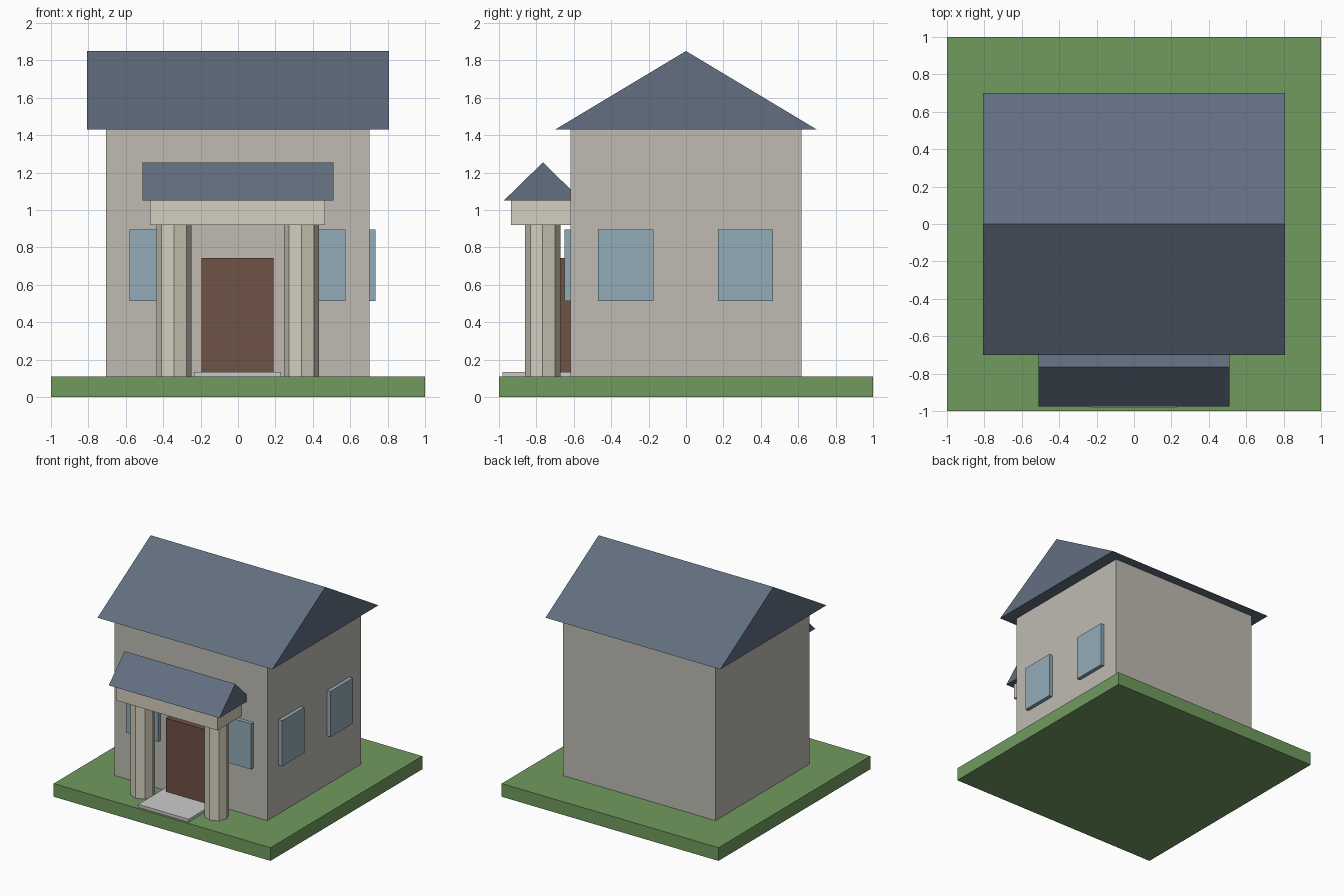
import bpy, bmesh, math

if "Cube" in bpy.data.objects:
    bpy.data.objects.remove(bpy.data.objects["Cube"])


def material(name, rgb):
    # sRGB 0-255 to linear
    m = bpy.data.materials.new(name)
    m.diffuse_color = [(c / 255) ** 2.2 for c in rgb] + [1]
    m.use_nodes = True
    m.node_tree.nodes["Principled BSDF"].inputs["Base Color"].default_value = m.diffuse_color
    return m


GRASS = material("grass", (112, 153, 95))
WALL = material("wall", (190, 186, 177))
ROOF = material("roof", (98, 110, 127))
CREAM = material("cream", (211, 206, 189))
GLASS = material("glass", (145, 171, 184))
WOOD = material("wood", (110, 83, 71))


def finish(name, bm, mat):
    bmesh.ops.recalc_face_normals(bm, faces=bm.faces)
    mesh = bpy.data.meshes.new(name)
    bm.to_mesh(mesh)
    bm.free()
    if mat:
        mesh.materials.append(mat)
    ob = bpy.data.objects.new(name, mesh)
    bpy.context.collection.objects.link(ob)
    return ob


def box(name, x, y, z, mat=None):
    bm = bmesh.new()
    bmesh.ops.create_cube(bm, size=1)
    for v in bm.verts:
        v.co = [lo + (c + 0.5) * (hi - lo) for c, (lo, hi) in zip(v.co, (x, y, z))]
    return finish(name, bm, mat)


def gable(name, half_x, y, z, mat):
    # triangular profile extruded along x
    bm = bmesh.new()
    profile = [(y[0], z[0]), (y[1], z[0]), ((y[0] + y[1]) / 2, z[1])]
    face = bm.faces.new([bm.verts.new((-half_x, *p)) for p in profile])
    ext = bmesh.ops.extrude_face_region(bm, geom=[face], use_keep_orig=True)
    verts = [g for g in ext["geom"] if isinstance(g, bmesh.types.BMVert)]
    bmesh.ops.translate(bm, verts=verts, vec=(2 * half_x, 0, 0))
    return finish(name, bm, mat)


def column(name, x, y, z, radius, mat):
    bm = bmesh.new()
    bmesh.ops.create_cone(bm, cap_ends=True, segments=8, radius1=radius,
                          radius2=radius, depth=z[1] - z[0])
    bmesh.ops.translate(bm, verts=bm.verts, vec=(x, y, (z[0] + z[1]) / 2))
    return finish(name, bm, mat)


# Lawn, house body and main roof
box("lawn", (-1, 1), (-1, 1), (0, 0.11), GRASS)
box("house_body", (-0.705, 0.703), (-0.617, 0.617), (0.11, 1.43), WALL)
gable("main_roof", 0.806, (-0.70, 0.70), (1.43, 1.85), ROOF)

# Porch
gable("porch_roof", 0.51, (-0.975, -0.555), (1.05, 1.255), ROOF)
box("porch_beam", (-0.47, 0.466), (-0.935, -0.595), (0.92, 1.05), CREAM)
for side, x in (("left", -0.343), ("right", 0.339)):
    column(side + "_column", x, -0.766, (0.11, 0.92), 0.094, CREAM)

# Door and step
box("door", (-0.194, 0.19), (-0.672, -0.57), (0.11, 0.745), WOOD)
box("door_step", (-0.235, 0.231), (-0.98, -0.60), (0.11, 0.134))

# Front windows, then the pair on the right wall
for side, x in (("left", -0.579), ("right", 0.28)):
    box("front_window_" + side, (x, x + 0.295), (-0.65, -0.582), (0.515, 0.895), GLASS)
for side, y in (("near", -0.47), ("far", 0.17)):
    box("side_window_" + side, (0.668, 0.735), (y, y + 0.295), (0.515, 0.895), GLASS)
